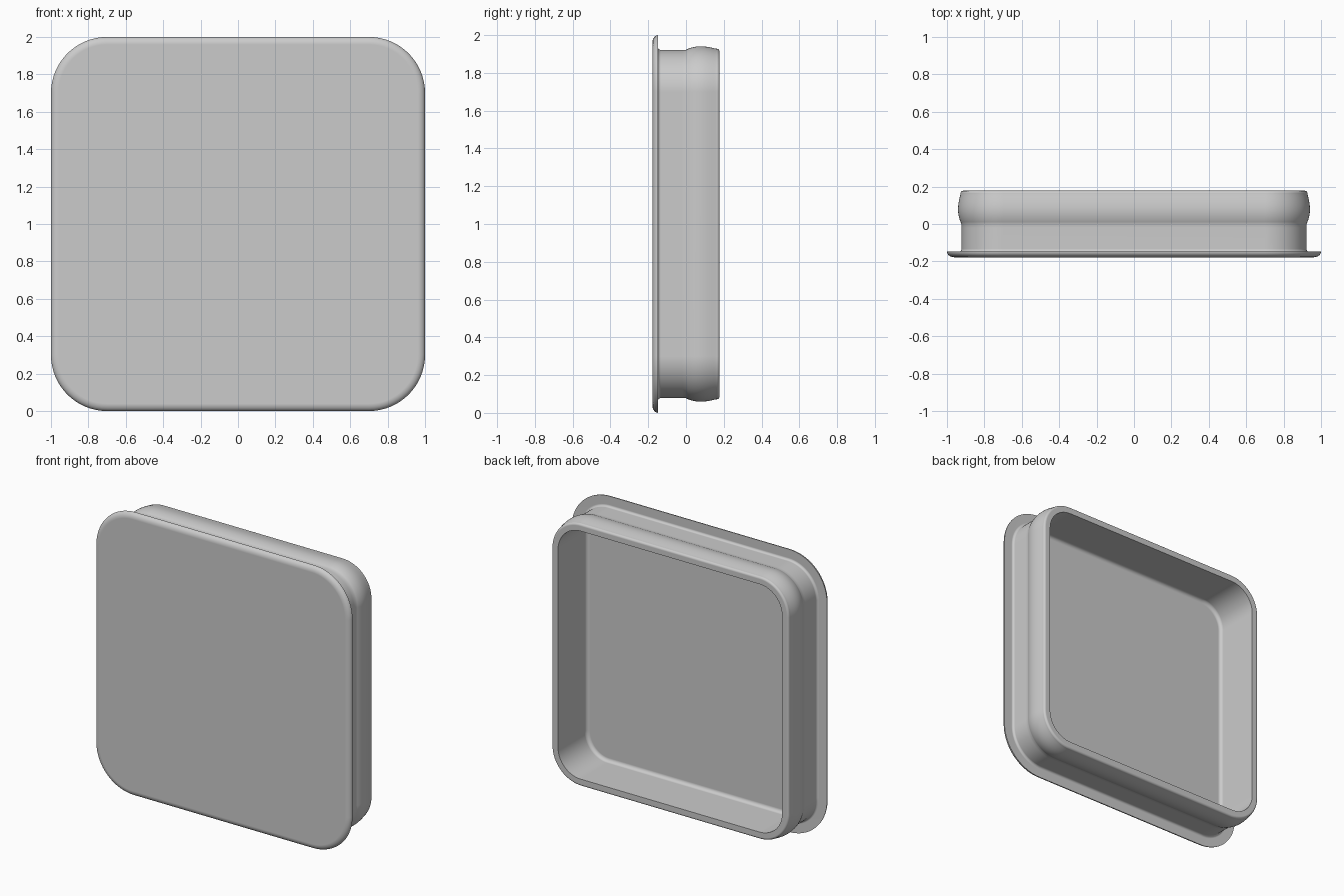
import bpy, bmesh
from math import cos, sin, pi, radians

cube = bpy.data.objects.get("Cube")
if cube:
    bpy.data.objects.remove(cube, do_unlink=True)

CORNER_CENTRE = 0.7   # shared centre of all the concentric corner arcs
CORNER_STEPS = 16


def arc(cx, cy, rx, ry, start, end, steps=6):
    """Points (half width, depth) along an elliptical arc, angles in degrees."""
    angles = [radians(start + (end - start) * i / steps) for i in range(steps + 1)]
    return [(cx + rx * cos(a), cy + ry * sin(a)) for a in angles]


def add_loop(bm, half, y):
    """Rounded square of the given half width, upright at depth y."""
    radius = half - CORNER_CENTRE
    verts = []
    for corner in range(4):
        mid = pi / 4 + corner * pi / 2
        cx = CORNER_CENTRE * (1 if cos(mid) > 0 else -1)
        cz = CORNER_CENTRE * (1 if sin(mid) > 0 else -1)
        for i in range(CORNER_STEPS + 1):
            a = corner * pi / 2 + i / CORNER_STEPS * pi / 2
            verts.append(bm.verts.new((cx + radius * cos(a), y,
                                       1 + cz + radius * sin(a))))
    return verts


# Section from the front face, around the flange and rim, to the inner floor
profile = arc(0.96, -0.148, 0.04, 0.03, -90, 0)       # rounded flange edge
profile += arc(0.938, -0.133, 0.016, 0.016, 270, 180)  # fillet behind flange
profile += [(0.922, -0.02)]
for i in range(15):                                    # snap-fit bulge
    t = i / 14
    profile.append((0.922 + 0.006 * t + 0.016 * sin(pi * t ** 0.85), 0.16 * t))
profile += arc(0.912, 0.162, 0.016, 0.016, 0, 90)      # rounded outer rim
profile += [(0.877, 0.178)]                            # flat rim
profile += arc(0.852, -0.12, 0.025, 0.025, 0, -90)     # floor fillet

bm = bmesh.new()
loops = [add_loop(bm, half, y) for half, y in profile]
count = len(loops[0])
for near, far in zip(loops, loops[1:]):
    for i in range(count):
        j = (i + 1) % count
        bm.faces.new((near[i], near[j], far[j], far[i]))
bm.faces.new(loops[0])     # front face
bm.faces.new(loops[-1])    # inner floor
bmesh.ops.recalc_face_normals(bm, faces=bm.faces)

mesh = bpy.data.meshes.new("square_cap")
bm.to_mesh(mesh)
bm.free()
cap = bpy.data.objects.new("square_cap", mesh)
bpy.context.collection.objects.link(cap)

# Plain grey plastic
colour = (0.6, 0.6, 0.6, 1)
grey = bpy.data.materials.new("light_grey")
grey.use_nodes = True
grey.diffuse_color = colour
grey.node_tree.nodes["Principled BSDF"].inputs["Base Color"].default_value = colour
mesh.materials.append(grey)

# Smooth shading, with flat faces kept flat up to the fillets
bpy.ops.object.select_all(action="DESELECT")
cap.select_set(True)
bpy.context.view_layer.objects.active = cap
bpy.ops.object.shade_smooth_by_angle(angle=radians(30))
weighted = cap.modifiers.new("flat_face_normals", "WEIGHTED_NORMAL")
weighted.keep_sharp = True
